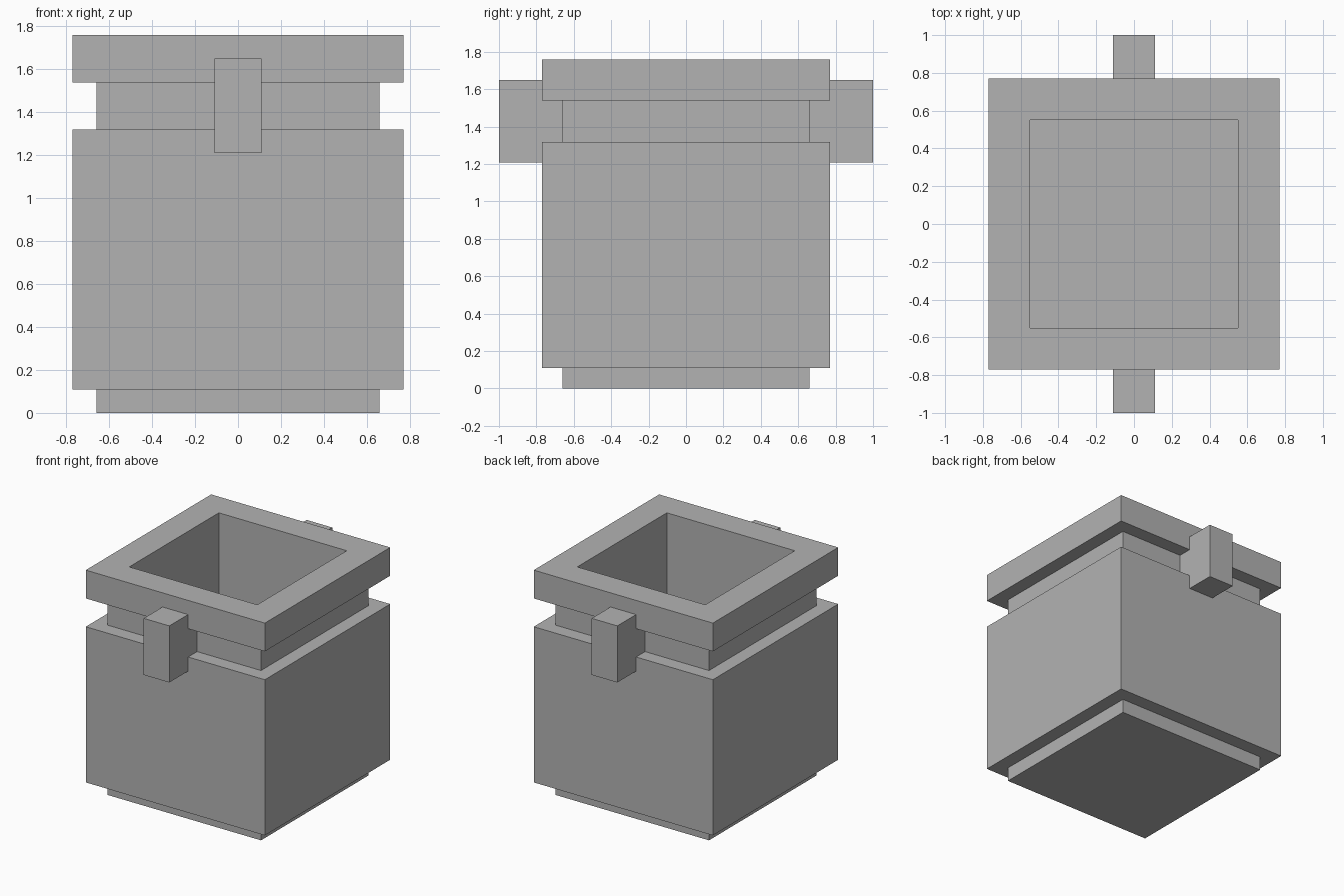
import bpy
import bmesh

default_cube = bpy.data.objects.get("Cube")
if default_cube:
    bpy.data.objects.remove(default_cube, do_unlink=True)

U = 1 / 9.1  # one modelling step; every size is a multiple of it

grey = bpy.data.materials.new("plain grey")
grey.use_nodes = True
colour = (0.45, 0.45, 0.45, 1)
grey.diffuse_color = colour
grey.node_tree.nodes["Principled BSDF"].inputs["Base Color"].default_value = colour


def make_object(name, bm):
    bmesh.ops.recalc_face_normals(bm, faces=bm.faces)
    mesh = bpy.data.meshes.new(name)
    bm.to_mesh(mesh)
    bm.free()
    mesh.materials.append(grey)
    obj = bpy.data.objects.new(name, mesh)
    bpy.context.collection.objects.link(obj)
    return obj


def square_vessel(name, profile):
    """Sweep a (half width, height) profile round a square, capping both ends."""
    bm = bmesh.new()
    corners = [(-1, -1), (1, -1), (1, 1), (-1, 1)]
    rings = [[bm.verts.new((sx * w * U, sy * w * U, h * U)) for sx, sy in corners]
             for w, h in profile]
    for low, high in zip(rings, rings[1:]):
        for i in range(4):
            j = (i + 1) % 4
            bm.faces.new((low[i], low[j], high[j], high[i]))
    bm.faces.new(rings[0])
    bm.faces.new(rings[-1])
    return make_object(name, bm)


def box(name, low, high):
    bm = bmesh.new()
    bmesh.ops.create_cube(bm, size=1)
    for v in bm.verts:
        v.co = [(b if c > 0 else a) * U for c, a, b in zip(v.co, low, high)]
    return make_object(name, bm)


# Foot, body, neck and rim outside, then the straight cavity down to its floor
square_vessel("pot", [(6, 0), (6, 1), (7, 1), (7, 12), (6, 12), (6, 14),
                      (7, 14), (7, 16), (5, 16), (5, 1)])

# Lugs standing out from the neck, front and back
box("front_lug", (-1, -9.1, 11), (1, -5.9, 15))
box("back_lug", (-1, 5.9, 11), (1, 9.1, 15))
